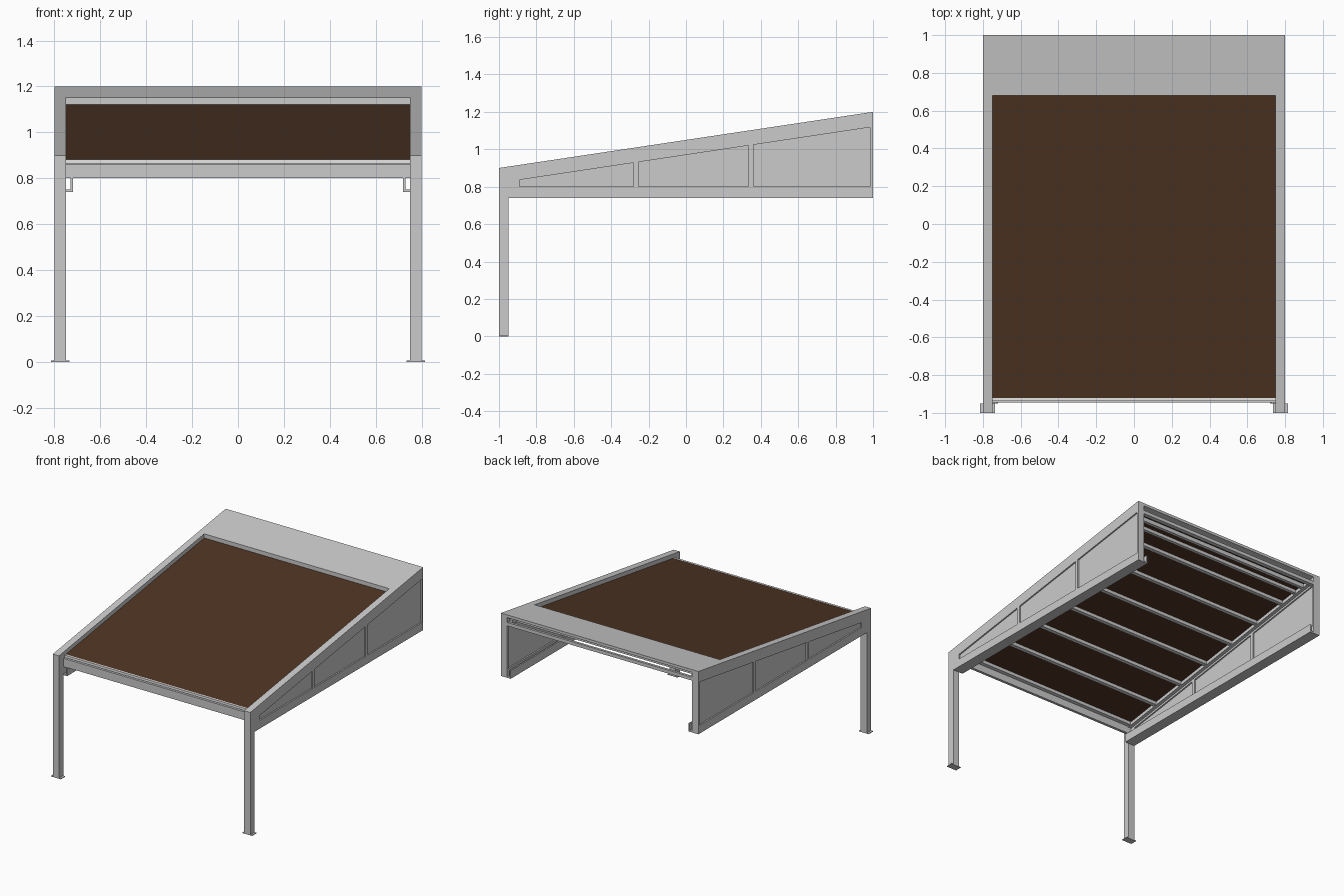
import bpy, bmesh

cube = bpy.data.objects.get("Cube")
if cube:
    bpy.data.objects.remove(cube, do_unlink=True)


def material(name, r, g, b):
    m = bpy.data.materials.new(name)
    m.use_nodes = True
    m.diffuse_color = (r, g, b, 1)
    bsdf = next(n for n in m.node_tree.nodes if n.type == 'BSDF_PRINCIPLED')
    bsdf.inputs["Base Color"].default_value = (r, g, b, 1)
    return m


GREY = material("light_grey_metal", 0.6, 0.6, 0.6)
BROWN = material("brown_fabric", 0.075, 0.035, 0.017)
WHITE = material("white_bar", 0.95, 0.95, 0.95)


def roof(y):
    """Height of the sloping roof line."""
    return 1.05 + 0.15 * y


def prism(name, x0, x1, outline, mat=GREY):
    """Extrude a y-z outline between two x positions."""
    bm = bmesh.new()
    face = bm.faces.new([bm.verts.new((x0, y, z)) for y, z in outline])
    grown = bmesh.ops.extrude_face_region(bm, geom=[face])["geom"]
    moved = [v for v in grown if isinstance(v, bmesh.types.BMVert)]
    bmesh.ops.translate(bm, vec=(x1 - x0, 0, 0), verts=moved)
    bmesh.ops.recalc_face_normals(bm, faces=bm.faces)
    mesh = bpy.data.meshes.new(name)
    bm.to_mesh(mesh)
    bm.free()
    mesh.materials.append(mat)
    obj = bpy.data.objects.new(name, mesh)
    bpy.context.collection.objects.link(obj)
    return obj


def box(name, x0, x1, y0, y1, z0, z1, mat=GREY):
    return prism(name, x0, x1, [(y0, z0), (y1, z0), (y1, z1), (y0, z1)], mat)


def slab(name, x0, x1, y0, y1, top, bottom, mat=GREY):
    """Slab following the roof slope; top and bottom are depths below it."""
    return prism(name, x0, x1, [(y0, roof(y0) - bottom), (y1, roof(y1) - bottom),
                                (y1, roof(y1) - top), (y0, roof(y0) - top)], mat)


def wall_piece(name, x0, x1, y0, y1):
    """Upright piece from the bottom rail up into the sloping top rail."""
    return prism(name, x0, x1, [(y0, 0.80), (y1, 0.80),
                                (y1, roof(y1) - 0.08), (y0, roof(y0) - 0.08)])


IN, OUT = 0.75, 0.80
for side, s in (("left", 1), ("right", -1)):
    # Post and foot plate
    prism(side + "_post", s * IN, s * OUT,
          [(-1, 0), (-0.95, 0), (-0.95, roof(-0.95)), (-1, roof(-1))])
    box(side + "_foot_plate", s * 0.735, s * 0.815, -1, -0.95, 0, 0.005)

    # Wall frame with recessed infill
    slab(side + "_top_rail", s * IN, s * OUT, -0.95, 1, 0, 0.08)
    box(side + "_bottom_rail", s * IN, s * OUT, -0.95, 1, 0.74, 0.80)
    wall_piece(side + "_infill_panel", s * 0.76, s * 0.79, -0.95, 0.99)
    for part, y0, y1 in (("front_stile", -0.95, -0.89), ("front_divider", -0.28, -0.255),
                         ("back_divider", 0.335, 0.36), ("back_stile", 0.985, 1)):
        wall_piece(side + "_" + part, s * IN, s * OUT, y0, y1)

    # Inward channel along the foot of the wall
    box(side + "_channel_floor", s * 0.72, s * IN, -0.95, 1, 0.74, 0.75)
    box(side + "_channel_lip", s * 0.72, s * 0.73, -0.95, 1, 0.75, 0.80)

    # Guide rail under the fabric edge
    slab(side + "_guide_rail", s * 0.725, s * IN, -0.925, 0.97, 0.04, 0.065)

# Front beam and pull bar
box("front_beam", -IN, IN, -0.945, -0.925, 0.80, 0.86)
box("front_pull_bar", -IN, IN, -0.937, -0.922, 0.865, 0.882, WHITE)

# Fabric roof and its cross bars
slab("fabric_roof", -IN, IN, -0.925, 0.95, 0.031, 0.036, BROWN)
STEP = 1.6 / 6
for i in range(7):
    y = -0.912 + STEP * i
    slab("cross_bar_%d" % (i + 1), -0.73, 0.73, y - 0.012, y + 0.012, 0.036, 0.06)

# Rear hood, its front lip, and the open back bars
slab("hood_top", -IN, IN, 0.68, 1, 0, 0.02)
slab("hood_lip", -IN, IN, 0.68, 0.70, 0.02, 0.03)
slab("rear_bar", -IN, IN, 0.975, 1, 0.055, 0.08)
slab("inner_rear_bar", -IN, IN, 0.90, 0.92, 0.036, 0.065)
slab("stowed_fabric_bar", -IN, IN, 0.82, 0.84, 0.036, 0.06)
